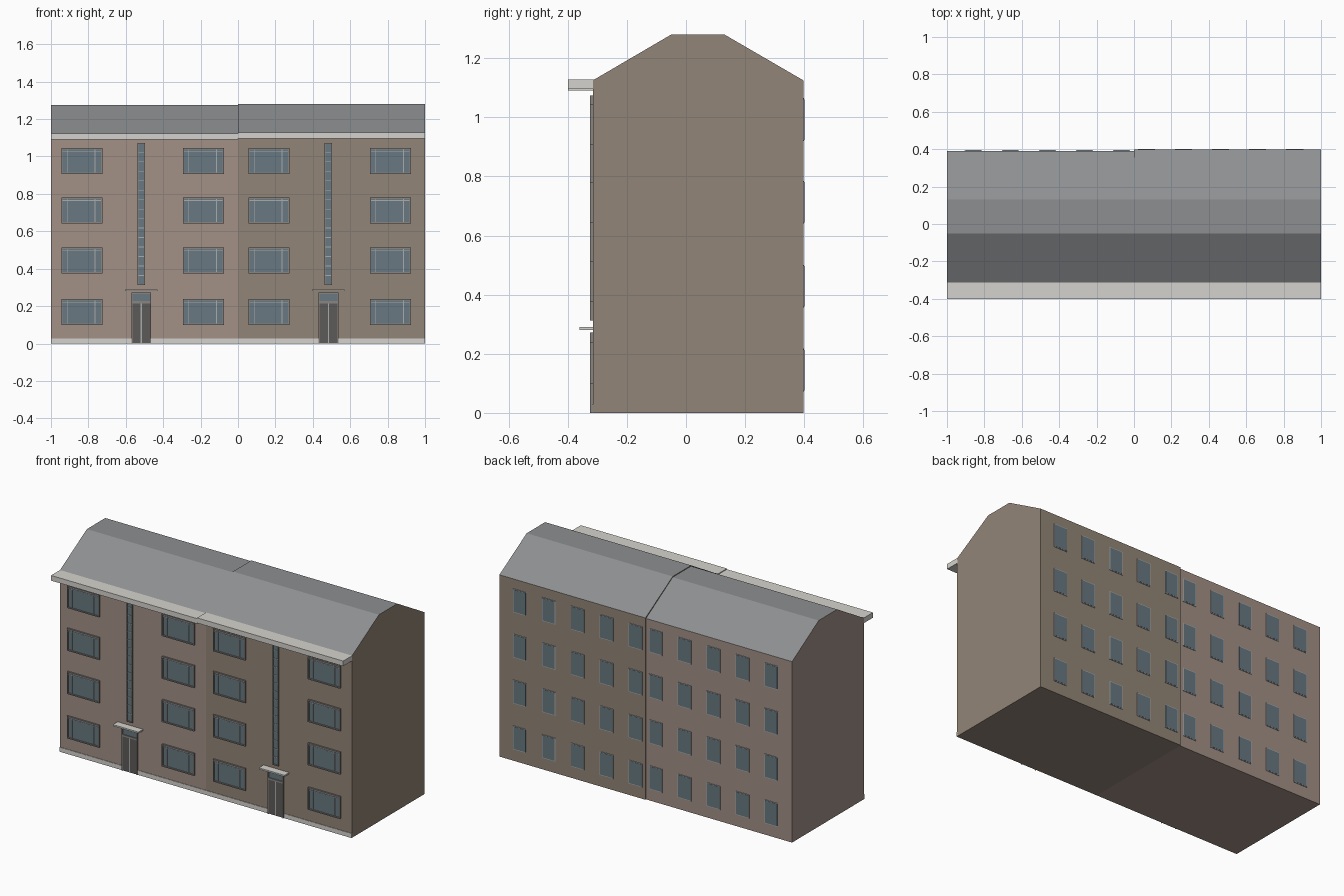
import bpy, bmesh
from mathutils import Matrix, Vector

if "Cube" in bpy.data.objects:
    bpy.data.objects.remove(bpy.data.objects["Cube"])


def material(name, r, g, b):
    m = bpy.data.materials.new(name)
    m.diffuse_color = (r, g, b, 1)
    m.use_nodes = True
    m.node_tree.nodes["Principled BSDF"].inputs["Base Color"].default_value = m.diffuse_color
    return m


PINK = material("pink_brick", 0.36, 0.28, 0.24)
BROWN = material("brown_brick", 0.29, 0.235, 0.185)
ROOF = material("grey_roof", 0.27, 0.275, 0.28)
STONE = material("pale_stone", 0.66, 0.65, 0.61)
GLASS = material("blue_glass", 0.14, 0.19, 0.22)
CASING = material("casing", 0.25, 0.235, 0.22)
BAR = material("pale_bar", 0.40, 0.42, 0.43)
DOOR = material("door_grey", 0.11, 0.105, 0.10)


def place(name, mesh, loc=(0, 0, 0)):
    ob = bpy.data.objects.new(name, mesh)
    ob.location = loc
    bpy.context.collection.objects.link(ob)
    return ob


def boxes_mesh(name, boxes):
    """Mesh from boxes given as (material, x0, x1, y0, y1, z0, z1)."""
    bm = bmesh.new()
    mats = []
    for mat, x0, x1, y0, y1, z0, z1 in boxes:
        if mat not in mats:
            mats.append(mat)
        mtx = (Matrix.Translation(((x0 + x1) / 2, (y0 + y1) / 2, (z0 + z1) / 2))
               @ Matrix.Diagonal((x1 - x0, y1 - y0, z1 - z0, 1)))
        vs = bmesh.ops.create_cube(bm, size=1, matrix=mtx)["verts"]
        for f in {f for v in vs for f in v.link_faces}:
            f.material_index = mats.index(mat)
    me = bpy.data.meshes.new(name)
    bm.to_mesh(me)
    bm.free()
    for m in mats:
        me.materials.append(m)
    return me


def casing(w, h, t, y0, y1, mat):
    """Four boxes round an opening centred on x, standing on z = 0."""
    a = w / 2
    return [(mat, -a, -a + t, y0, y1, 0, h), (mat, a - t, a, y0, y1, 0, h),
            (mat, -a + t, a - t, y0, y1, 0, t), (mat, -a + t, a - t, y0, y1, h - t, h)]


FRONT = -0.315


# House halves: gabled prism with a flat ridge, roof faces coloured separately
def house_half(name, x0, x1, back, top, wall):
    profile = [(FRONT, 0), (back, 0), (back, top - 0.155), (0.13, top),
               (-0.05, top), (FRONT, top - 0.155)]
    bm = bmesh.new()
    face = bm.faces.new([bm.verts.new((x0, y, z)) for y, z in profile])
    ext = bmesh.ops.extrude_face_region(bm, geom=[face], use_keep_orig=True)["geom"]
    bmesh.ops.translate(bm, vec=(x1 - x0, 0, 0),
                        verts=[v for v in ext if isinstance(v, bmesh.types.BMVert)])
    bmesh.ops.recalc_face_normals(bm, faces=bm.faces)
    for f in bm.faces:
        f.material_index = 1 if f.normal.z > 0.2 else 0
    me = bpy.data.meshes.new(name)
    bm.to_mesh(me)
    bm.free()
    me.materials.append(wall)
    me.materials.append(ROOF)
    place(name, me)


house_half("left_house", -1, 0, 0.391, 1.275, PINK)
house_half("right_house", 0, 1, 0.397, 1.28, BROWN)

# Eaves and base strip
for side, x0, x1, dz in (("left", -1, 0, -0.005), ("right", 0, 1, 0)):
    place(side + "_eave", boxes_mesh("eave", [
        (STONE, x0, x1, -0.40, FRONT + 0.003, 1.095 + dz, 1.127 + dz)]))
    place(side + "_base_strip", boxes_mesh("base_strip", [
        (STONE, x0, x1, FRONT - 0.003, FRONT + 0.003, 0, 0.028)]))

# Front window: casing, glass, side mullions and top rail
W, H = 0.22, 0.138
parts = casing(W, H, 0.007, -0.01, 0.002, CASING)
parts.append((GLASS, -W / 2 + 0.007, W / 2 - 0.007, -0.004, 0.002, 0.007, H - 0.007))
for x in (-0.078, 0.07):
    parts.append((BAR, x - 0.002, x + 0.002, -0.007, -0.004, 0.007, H - 0.007))
parts.append((BAR, -W / 2 + 0.007, W / 2 - 0.007, -0.0065, -0.004, H - 0.018, H - 0.015))
window = boxes_mesh("front_window", parts)
for x in (-0.835, -0.185, 0.165, 0.815):
    for z in (0.10, 0.375, 0.643, 0.907):
        place("front_window", window, (x, FRONT, z))

# Stairwell strip window
W, H = 0.04, 0.76
parts = casing(W, H, 0.005, -0.01, 0.002, CASING)
parts.append((GLASS, -0.015, 0.015, -0.004, 0.002, 0.005, H - 0.005))
for i in range(1, 15):
    z = H * i / 15
    parts.append((BAR, -0.015, 0.015, -0.007, -0.004, z - 0.002, z + 0.002))
stair = boxes_mesh("stair_window", parts)

# Entrance: double door, transom light and surround
parts = []
for s in (-1, 1):
    a, b = sorted((s * 0.003, s * 0.048))
    parts.append((DOOR, a, b, -0.008, 0.002, 0.003, 0.214))
    a, b = sorted((s * 0.048, s * 0.053))
    parts.append((CASING, a, b, -0.01, 0.002, 0, 0.272))
parts += [(BAR, -0.003, 0.003, -0.009, 0.002, 0.003, 0.214),
          (CASING, -0.048, 0.048, -0.01, 0.002, 0.214, 0.226),
          (GLASS, -0.048, 0.048, -0.005, 0.002, 0.226, 0.264),
          (CASING, -0.048, 0.048, -0.01, 0.002, 0.264, 0.272)]
door = boxes_mesh("entrance_door", parts)
canopy = boxes_mesh("canopy", [(STONE, -0.0875, 0.0875, -0.046, 0.002, 0.281, 0.29)])
for x in (-0.517, 0.483):
    place("stair_window", stair, (x, FRONT, 0.313))
    place("entrance_door", door, (x, FRONT, 0))
    place("door_canopy", canopy, (x, FRONT, 0))

# Back windows: pale frame with glass just proud of the wall
back_window = boxes_mesh("back_window", [
    (BAR, -0.046, 0.046, -0.002, 0.003, 0, 0.145),
    (GLASS, -0.042, 0.042, -0.002, 0.004, 0.004, 0.141)])
for k in range(5):
    for s, y in ((-1, 0.391), (1, 0.397)):
        for z in (0.072, 0.356, 0.64, 0.92):
            place("back_window", back_window, (s * (0.067 + 0.198 * k), y, z))
